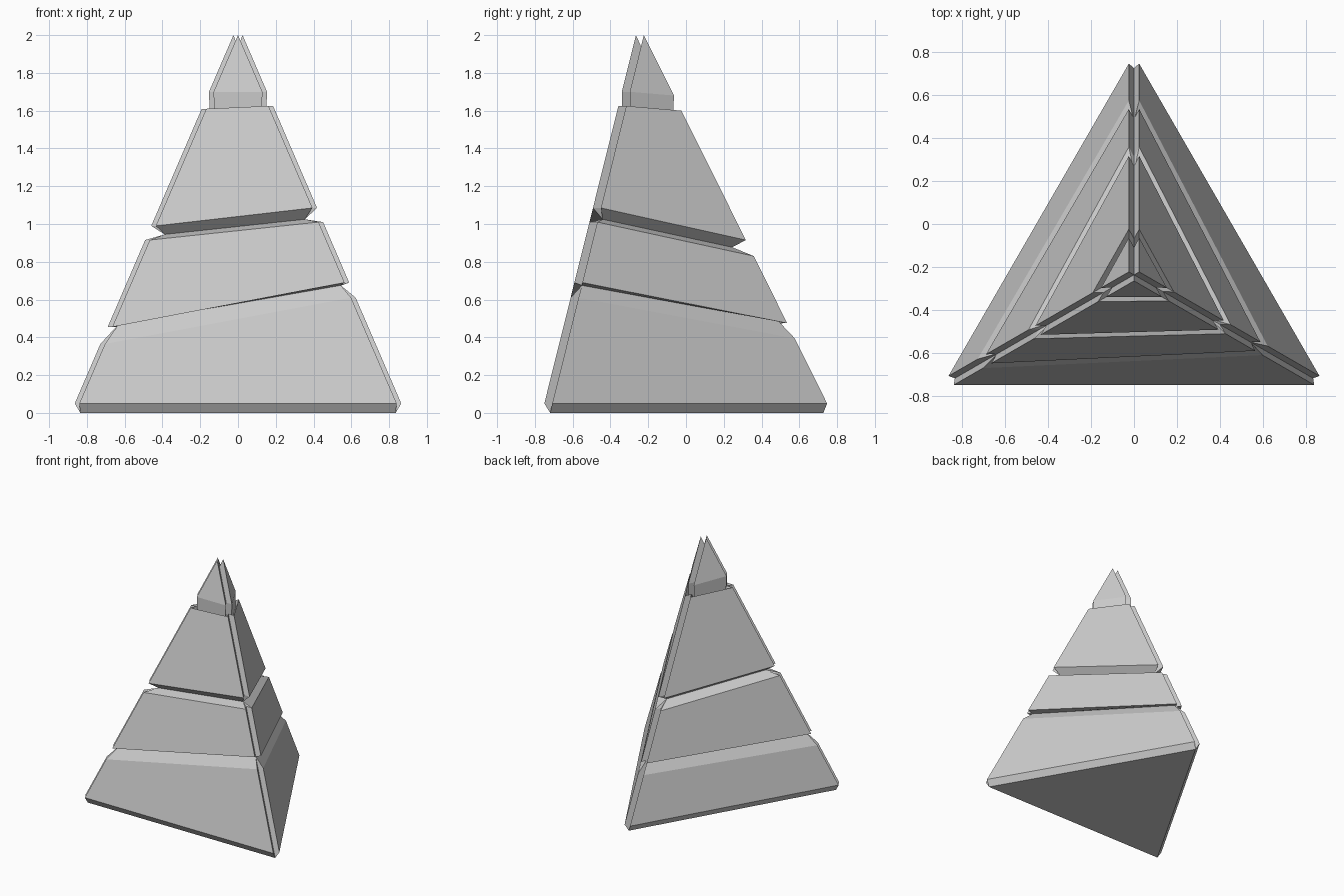
import bpy, bmesh, math
from mathutils import Vector

cube = bpy.data.objects.get("Cube")
if cube:
    bpy.data.objects.remove(cube)

SLOPE = 0.2487               # inward lean of each face per unit height
TOP, CORE_TOP = 2.0, 1.938   # tips of the plates and of the inner core
SHIFT = 0.028                # how far the plates stand off the axis
CENTRE_Y = -0.237
CORNERS = (-30, 90, 210)     # right-hand, back and other front corner


def heading(deg):
    a = math.radians(deg)
    return Vector((math.cos(a), math.sin(a), 0))


def ring(kind, heights, profile=None, depth=0.0):
    """Nine points: at each corner a plate end, the notch and the next plate end.
    The profile heights set the outline size when it differs from the level."""
    points = []
    for deg, z, ref in zip(CORNERS, heights, profile or heights):
        level = Vector((0, CENTRE_Y, z))
        out = heading(deg)
        notch = out * max(0, 2 * SLOPE * (CORE_TOP - ref) - depth) + level
        if kind == "core":
            points += [notch] * 3
            continue
        corner = out * 2 * SLOPE * (TOP - ref) + level
        if kind == "tip":
            notch.z = CORE_TOP
        points += [corner + SHIFT * heading(deg - 60), notch,
                   corner + SHIFT * heading(deg + 60)]
    return points


cap_lip = (1.70, 1.68, 1.70)
rings = [
    # base stage
    ring("core", (0, 0, 0)),
    ring("plate", (0.05, 0.05, 0.05)),
    ring("plate", (0.61, 0.395, 0.365)),
    # lower tilted groove
    ring("core", (0.675, 0.495, 0.468)),
    # second stage
    ring("plate", (0.69, 0.475, 0.455)),
    ring("plate", (1.01, 0.83, 0.915)),
    # upper tilted groove
    ring("core", (1.025, 0.877, 0.945), depth=0.046),
    # third stage
    ring("plate", (1.085, 0.915, 0.99)),
    ring("plate", (1.625, 1.60, 1.61)),
    # cap with upright walls sunk behind the ledge
    ring("plate", (1.56, 1.54, 1.55), profile=(1.71, 1.69, 1.71)),
    ring("plate", cap_lip),
    ring("tip", (TOP, TOP, TOP)),
]

# skin the rings, sharing points that coincide
bm = bmesh.new()
shared = {}


def vert(p):
    key = tuple(round(c, 4) + 0.0 for c in p)
    if key not in shared:
        shared[key] = bm.verts.new(p)
    return shared[key]


def add_face(points):
    verts = list(dict.fromkeys(vert(p) for p in points))
    if len(verts) > 2 and not bm.faces.get(verts):
        bm.faces.new(verts)


for low, high in zip(rings, rings[1:]):
    for i in range(len(low)):
        j = (i + 1) % len(low)
        add_face((low[i], low[j], high[j], high[i]))
add_face(reversed(rings[0]))
bmesh.ops.recalc_face_normals(bm, faces=bm.faces)

mesh = bpy.data.meshes.new("stepped_pyramid")
bm.to_mesh(mesh)
bm.free()
pyramid = bpy.data.objects.new("stepped_pyramid", mesh)
bpy.context.collection.objects.link(pyramid)

# plain grey
grey = bpy.data.materials.new("light_grey")
grey.use_nodes = True
colour = (0.6, 0.6, 0.6, 1)
grey.diffuse_color = colour
grey.node_tree.nodes["Principled BSDF"].inputs["Base Color"].default_value = colour
mesh.materials.append(grey)
